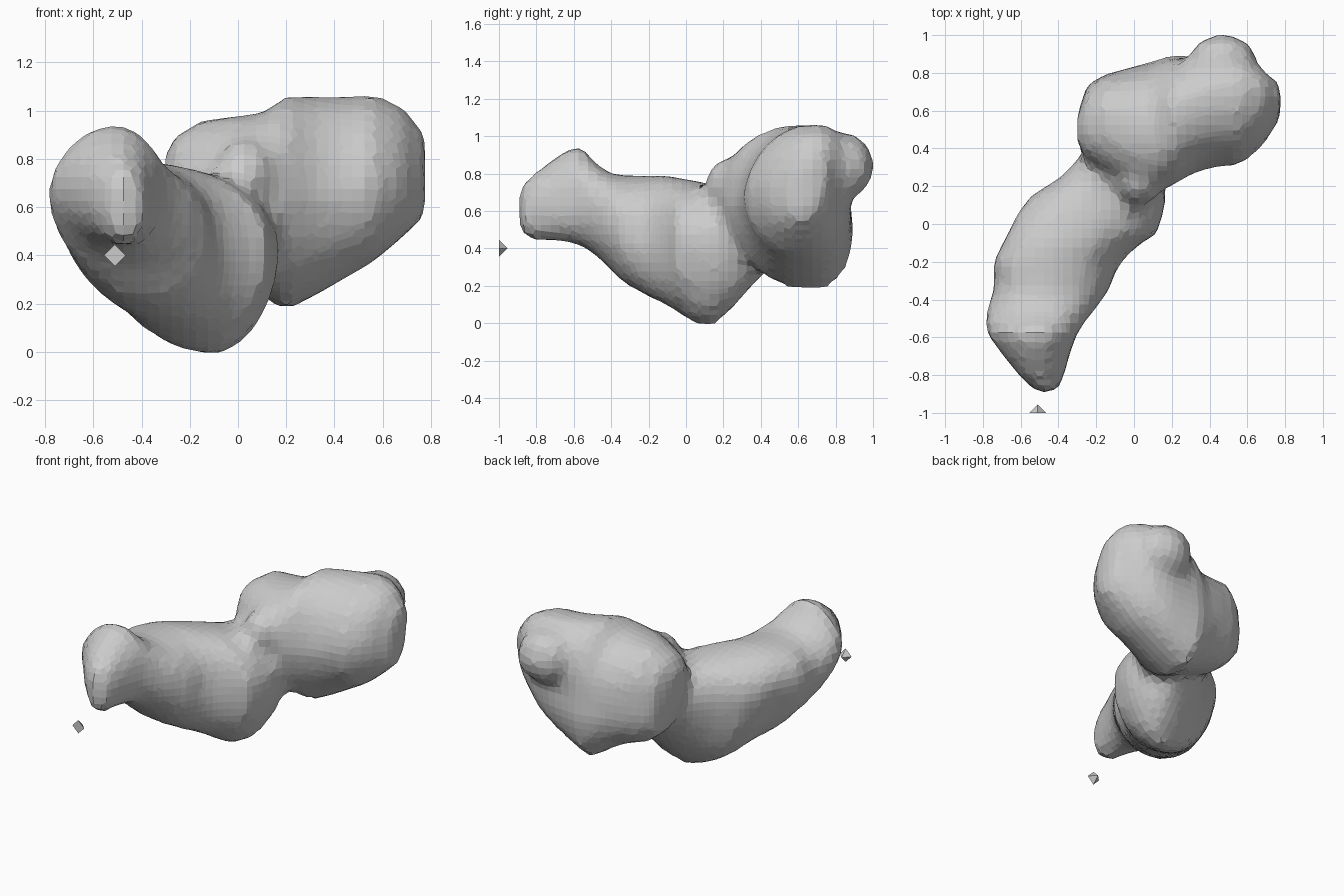
import bpy, bmesh
from math import cos, sin, pi
from mathutils import Vector, Matrix

if "Cube" in bpy.data.objects:
    bpy.data.objects.remove(bpy.data.objects["Cube"])

SIDES = 20


def outline(power, low_power, lo, hi, mid, top_u, top, bot_u, bot):
    """Closed section whose four extremes are given, quarter arc by quarter arc."""
    c = Vector(((lo + hi + top_u + bot_u) / 4, mid))
    right, left = Vector((hi, mid)) - c, Vector((lo, mid)) - c
    up, down = Vector((top_u, top)) - c, Vector((bot_u, bot)) - c
    pts = []
    for i in range(SIDES):
        t = 2 * pi * i / SIDES
        p = low_power if sin(t) < -.01 and cos(t) > 0 else power
        a, b = abs(cos(t)) ** p, abs(sin(t)) ** p
        pts.append(c + (right if cos(t) > 0 else left) * a + (up if sin(t) > 0 else down) * b)
    return pts


def loft(bm, sections, along_x):
    rings = []
    for s, *ext in sections:
        ring = []
        for u, z in outline(*ext):
            ring.append(bm.verts.new((s, u, z) if along_x else (u, s, z)))
        rings.append(ring)
    for r0, r1 in zip(rings, rings[1:]):
        for i in range(SIDES):
            j = (i + 1) % SIDES
            bm.faces.new((r0[i], r0[j], r1[j], r1[i]))
    bm.faces.new(rings[0])
    bm.faces.new(rings[-1])


def ellipsoid(bm, centre, radii):
    bmesh.ops.create_icosphere(bm, subdivisions=3, radius=1,
                               matrix=Matrix.Translation(centre) @ Matrix.Diagonal((*radii, 1)))


def finish(bm, name):
    bmesh.ops.recalc_face_normals(bm, faces=bm.faces)
    me = bpy.data.meshes.new(name)
    bm.to_mesh(me)
    bm.free()
    ob = bpy.data.objects.new(name, me)
    bpy.context.collection.objects.link(ob)
    return ob


# station, roundness, roundness of lower high-side corner,
# low side, high side, side height, top (pos, z), bottom (pos, z)
small_lobe = [
    (-.89, .95, .95, -.52, -.41, .60, -.46, .73, -.45, .47),
    (-.80, 1.0, .90, -.61, -.37, .66, -.50, .81, -.48, .44),
    (-.68, 1.05, .90, -.71, -.34, .68, -.51, .90, -.48, .44),
    (-.57, 1.1, .90, -.79, -.30, .68, -.51, .96, -.49, .42),
    (-.49, 1.0, .90, -.79, -.24, .62, -.50, .86, -.47, .37),
    (-.42, .95, .95, -.77, -.18, .58, -.48, .81, -.44, .30),
    (-.34, .92, .95, -.74, -.13, .55, -.47, .79, -.38, .22),
    (-.20, .85, .95, -.74, -.09, .52, -.44, .79, -.28, .14),
    (-.11, .85, 1.0, -.69, .01, .50, -.40, .79, -.22, .10),
    (-.05, .88, 1.1, -.65, .12, .50, -.37, .78, -.17, .06),
    (.06, .92, 1.2, -.61, .15, .50, -.28, .76, -.11, -.01),
    (.15, .95, 1.2, -.54, .17, .48, -.24, .74, -.09, -.01),
    (.25, .95, 1.1, -.38, .15, .45, -.15, .73, -.05, .08),
    (.40, .95, 1.0, -.25, .12, .50, -.05, .70, .00, .25),
]
large_lobe = [
    (-.30, .9, .85, .42, .58, .74, .50, .84, .50, .58),
    (-.25, .9, .80, .34, .73, .66, .52, .90, .58, .41),
    (-.15, .9, .85, .26, .79, .66, .55, .96, .58, .33),
    (.00, .9, .9, .20, .83, .64, .50, .98, .58, .28),
    (.10, .9, .95, .17, .85, .62, .50, .99, .62, .23),
    (.20, .9, 1.0, .20, .88, .63, .58, 1.06, .68, .17),
    (.32, .9, .95, .27, .88, .63, .64, 1.06, .67, .23),
    (.44, .9, .9, .30, .88, .66, .68, 1.06, .66, .30),
    (.56, .9, .9, .31, .86, .70, .70, 1.065, .64, .37),
    (.68, .9, .9, .41, .80, .74, .70, 1.02, .62, .47),
    (.775, .9, 1.0, .57, .73, .74, .68, .90, .62, .56),
]

# two-lobed body with neck crest and rear knob, fused into one faceted skin
bm = bmesh.new()
loft(bm, small_lobe, False)
loft(bm, large_lobe, True)
ellipsoid(bm, (.03, .26, .73), (.13, .16, .16))
ellipsoid(bm, (.47, .83, .84), (.19, .175, .18))
body = finish(bm, "two_lobed_body")
fuse = body.modifiers.new("fuse", 'REMESH')
fuse.mode = 'VOXEL'
fuse.voxel_size = 0.05
fuse.use_smooth_shade = False

# loose fragment floating in front: small pyramid, base to the front
bm = bmesh.new()
bmesh.ops.create_cone(bm, cap_ends=True, segments=4, radius1=.045, radius2=0, depth=.045,
                      matrix=Matrix.Translation((-.51, -.9775, .4)) @ Matrix.Rotation(-pi / 2, 4, 'X'))
bmesh.ops.remove_doubles(bm, verts=bm.verts, dist=.001)
finish(bm, "loose_fragment")
